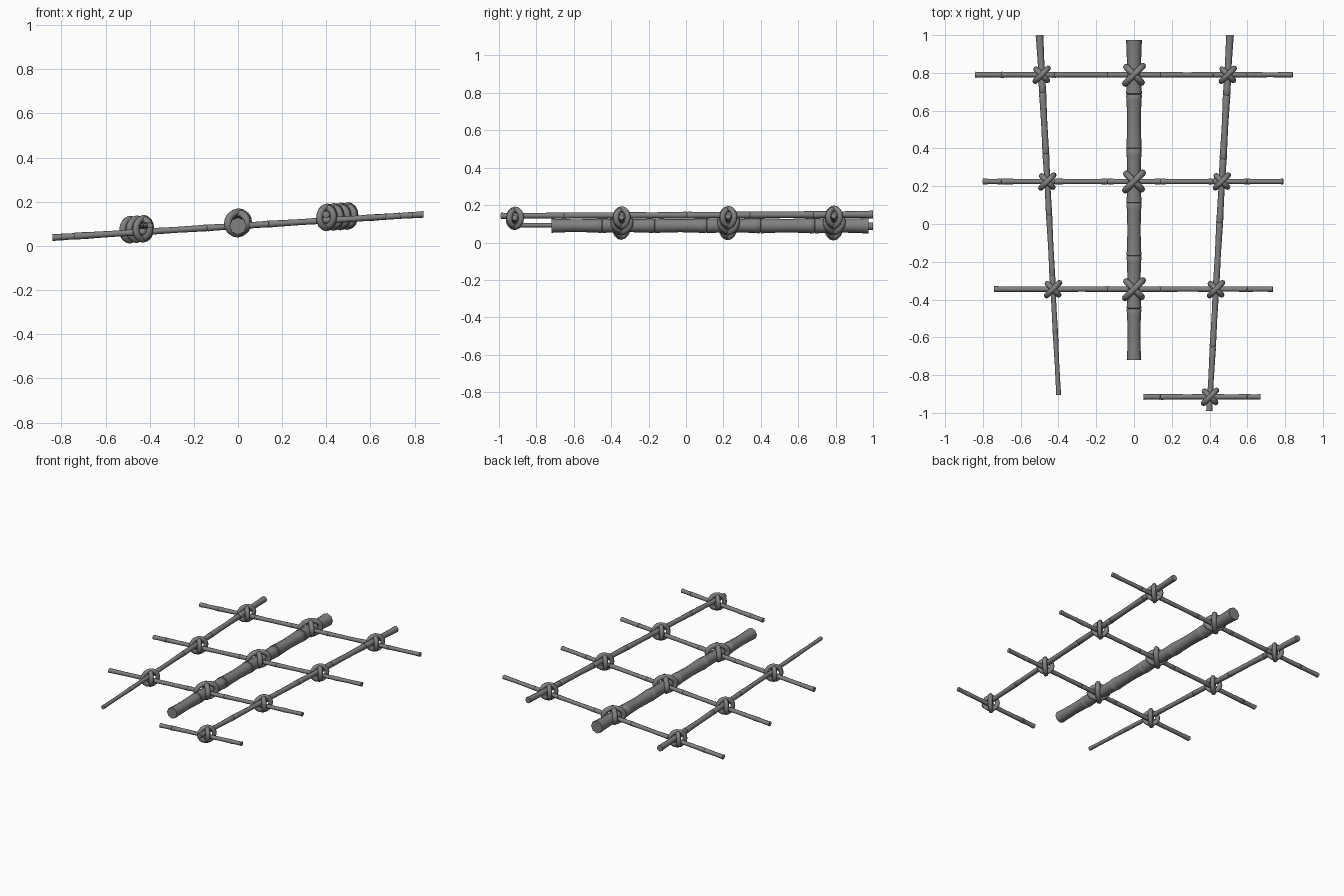
import bpy, bmesh, math
from mathutils import Vector

cube = bpy.data.objects.get("Cube")
if cube:
    bpy.data.objects.remove(cube)

gray = bpy.data.materials.new("weathered_gray")
gray.use_nodes = True
color = (0.22, 0.22, 0.22, 1)
gray.diffuse_color = color
gray.node_tree.nodes["Principled BSDF"].inputs["Base Color"].default_value = color

SLOPE = 0.0625


def base_z(x):
    # Height of the tilted lattice plane
    return 0.09 + SLOPE * x


def finish(name, bm):
    bmesh.ops.recalc_face_normals(bm, faces=bm.faces)
    mesh = bpy.data.meshes.new(name)
    bm.to_mesh(mesh)
    bm.free()
    mesh.materials.append(gray)
    ob = bpy.data.objects.new(name, mesh)
    bpy.context.collection.objects.link(ob)
    bpy.ops.object.select_all(action="DESELECT")
    ob.select_set(True)
    bpy.context.view_layer.objects.active = ob
    bpy.ops.object.shade_smooth_by_angle(angle=math.radians(50))


def bridge(bm, a, b):
    n = len(a)
    for i in range(n):
        bm.faces.new((a[i], a[(i + 1) % n], b[(i + 1) % n], b[i]))


def cane(name, start, end, r0, r1, joints, flare, sides=8):
    # Jointed cane: each section is waisted and flares out at its joints
    start, end = Vector(start), Vector(end)
    axis = (end - start).normalized()
    u = axis.cross(Vector((0, 0, 1))).normalized()
    v = u.cross(axis)
    stops = [0.0] + joints + [1.0]
    profile = []
    for a, b in zip(stops, stops[1:]):
        for t, f in ((0.01, flare), (0.12, 1.03), (0.5, 0.95), (0.88, 1.03), (0.98, flare)):
            profile.append((a + (b - a) * t, f))
        if b < 1:
            profile.append((b, 0.95))
    profile[0] = (0.0, flare)
    profile[-1] = (1.0, flare)
    bm = bmesh.new()
    rings = []
    for t, f in profile:
        r = (r0 + (r1 - r0) * t) * f
        c = start.lerp(end, t)
        rings.append([bm.verts.new(c + r * (u * math.cos(k * math.tau / sides)
                                            + v * math.sin(k * math.tau / sides)))
                      for k in range(sides)])
    for a, b in zip(rings, rings[1:]):
        bridge(bm, a, b)
    bm.faces.new(rings[0])
    bm.faces.new(rings[-1])
    finish(name, bm)


def lashing(name, x, y, wide, tall, tube):
    # Two crossed rope loops, the second tucked inside the first
    bm = bmesh.new()
    center = Vector((x, y, base_z(x) + 0.014))
    for sign, scale in ((1, 1.0), (-1, 0.88)):
        d = Vector((1, sign, SLOPE)).normalized()
        up = Vector((0, 0, 1))
        side = d.cross(up).normalized()
        rings = []
        for i in range(16):
            a = i * math.tau / 16
            out = d * math.cos(a) + up * math.sin(a)
            p = center + scale * (d * wide * math.cos(a) + up * tall * math.sin(a))
            rings.append([bm.verts.new(p + tube * (out * math.cos(b) + side * math.sin(b)))
                          for b in (k * math.tau / 8 for k in range(8))])
        for i in range(16):
            bridge(bm, rings[i], rings[(i + 1) % 16])
    finish(name, bm)


# Uprights: thick centre pole and two converging side poles
cane("center_pole", (0, -0.72, 0.09), (0, 0.975, 0.09), 0.035, 0.039,
     [0.16, 0.325, 0.49, 0.66, 0.83], 1.1)


def side_x(side, y):
    return 0.453 + 0.055 * y if side > 0 else -0.447 - 0.053 * y


for name, side, front, r0 in (("left_pole", 1, -0.99, 0.015), ("right_pole", -1, -0.905, 0.012)):
    ends = []
    for y in (front, 1.0):
        x = side_x(side, y)
        ends.append((x, y, base_z(x) + 0.028))
    cane(name, ends[0], ends[1], r0, 0.019, [0.17, 0.33, 0.5, 0.67, 0.84], 1.1)

# Cross bars with a lashing at every crossing
bars = (("back", 0.79, -0.84, 0.84), ("middle", 0.225, -0.80, 0.79),
        ("front", -0.345, -0.74, 0.735), ("broken", -0.915, 0.05, 0.67))
for name, y, x0, x1 in bars:
    joints = [(j - x0) / (x1 - x0) for j in (-0.7, -0.42, -0.14, 0.14, 0.42, 0.6)
              if x0 + 0.05 < j < x1 - 0.05]
    cane(name + "_crossbar", (x0, y, base_z(x0)), (x1, y, base_z(x1)),
         0.0145, 0.0135, joints, 1.12)
    lashing(name + "_left_lashing", side_x(1, y), y, 0.048, 0.048, 0.015)
    if name != "broken":
        lashing(name + "_right_lashing", side_x(-1, y), y, 0.048, 0.048, 0.015)
        lashing(name + "_center_lashing", 0, y, 0.066, 0.049, 0.017)
